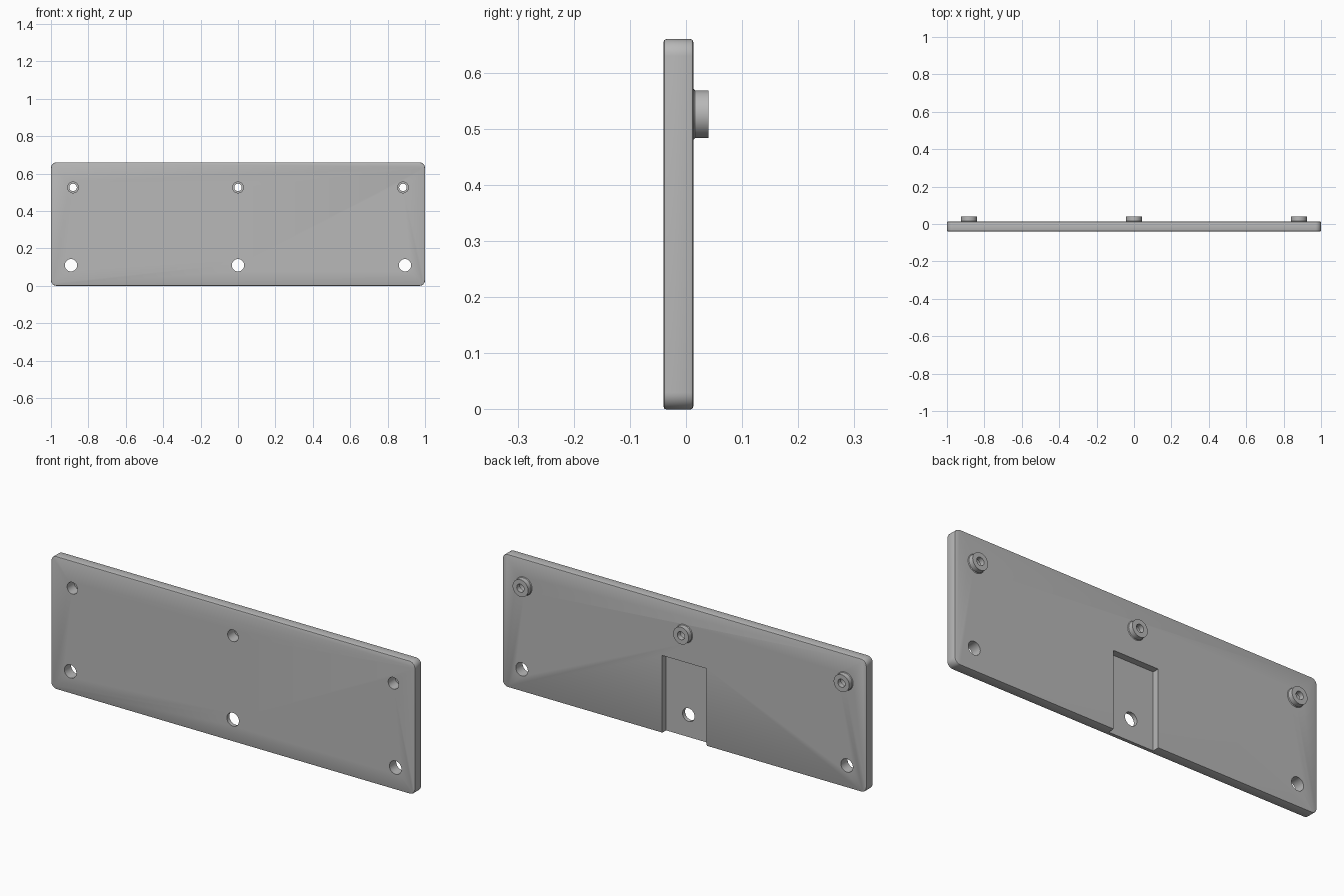
import bpy
import bmesh
from math import radians
from mathutils import Matrix

default = bpy.data.objects.get("Cube")
if default:
    bpy.data.objects.remove(default, do_unlink=True)

FRONT, BACK, TIP = -0.04, 0.013, 0.04
HEIGHT = 0.66

grey = bpy.data.materials.new("plain_grey")
grey.use_nodes = True
colour = (0.48, 0.48, 0.48, 1)
grey.diffuse_color = colour
grey.node_tree.nodes["Principled BSDF"].inputs["Base Color"].default_value = colour


def finish(bm, name):
    bmesh.ops.recalc_face_normals(bm, faces=bm.faces)
    mesh = bpy.data.meshes.new(name)
    bm.to_mesh(mesh)
    bm.free()
    mesh.materials.append(grey)
    obj = bpy.data.objects.new(name, mesh)
    bpy.context.collection.objects.link(obj)
    return obj


def add_box(bm, x, y, z):
    """Box from (min, max) pairs; returns its vertices."""
    verts = bmesh.ops.create_cube(bm, size=1)["verts"]
    for v in verts:
        v.co = [r[0] if c < 0 else r[1] for c, r in zip(v.co, (x, y, z))]
    return verts


def add_rod(bm, x, z, y0, y1, r0, r1=None):
    """Cylinder or cone along y, from radius r0 at y0 to r1 at y1."""
    place = Matrix.Translation((x, (y0 + y1) / 2, z)) @ Matrix.Rotation(radians(-90), 4, "X")
    bmesh.ops.create_cone(bm, cap_ends=True, segments=48, radius1=r0,
                          radius2=r0 if r1 is None else r1,
                          depth=y1 - y0, matrix=place)


def combine(target, tool, operation):
    mod = target.modifiers.new(operation.lower(), "BOOLEAN")
    mod.object, mod.operation, mod.solver = tool, operation, "EXACT"
    bpy.context.view_layer.objects.active = target
    bpy.ops.object.modifier_apply(modifier=mod.name)
    bpy.data.objects.remove(tool, do_unlink=True)


# Plate: rounded corners, then a fine rounded rim on both faces
bm = bmesh.new()
add_box(bm, (-1, 1), (FRONT, BACK), (0, HEIGHT))
corners = [e for e in bm.edges if abs(e.verts[0].co.y - e.verts[1].co.y) > 0.01]
bmesh.ops.bevel(bm, geom=corners, offset=0.03, segments=8, profile=0.5, affect="EDGES")
rims = [e for e in bm.edges if abs(e.verts[0].co.y - e.verts[1].co.y) < 0.001]
bmesh.ops.bevel(bm, geom=rims, offset=0.005, segments=2, profile=0.5, affect="EDGES")
plate = finish(bm, "mounting_plate")

# Bosses on the back, each with a flared foot
for x in (-0.882, 0, 0.882):
    bm = bmesh.new()
    add_rod(bm, x, 0.526, BACK - 0.01, TIP, 0.0425)
    boss = finish(bm, "boss")
    bm = bmesh.new()
    add_rod(bm, x, 0.526, BACK - 0.004, BACK + 0.003, 0.0495, 0.0425)
    combine(boss, finish(bm, "boss_foot"), "UNION")
    combine(plate, boss, "UNION")

    # Stepped bore: wide from the front, narrow through the boss
    for y0, y1, radius in ((FRONT - 0.02, BACK + 0.002, 0.029), (BACK - 0.02, TIP + 0.02, 0.02)):
        bm = bmesh.new()
        add_rod(bm, x, 0.526, y0, y1, radius)
        combine(plate, finish(bm, "bore_cutter"), "DIFFERENCE")

# Recess open at the bottom of the back
bm = bmesh.new()
add_box(bm, (-0.123, 0.123), (BACK - 0.033, TIP), (-0.05, 0.385))
combine(plate, finish(bm, "recess_cutter"), "DIFFERENCE")

# Lower through holes
for x in (-0.893, 0, 0.893):
    bm = bmesh.new()
    add_rod(bm, x, 0.11, FRONT - 0.02, BACK + 0.02, 0.033)
    combine(plate, finish(bm, "hole_cutter"), "DIFFERENCE")

# Smooth the curved walls, keep edges sharp
bpy.ops.object.select_all(action="DESELECT")
plate.select_set(True)
bpy.context.view_layer.objects.active = plate
bpy.ops.object.shade_smooth_by_angle(angle=radians(30))
